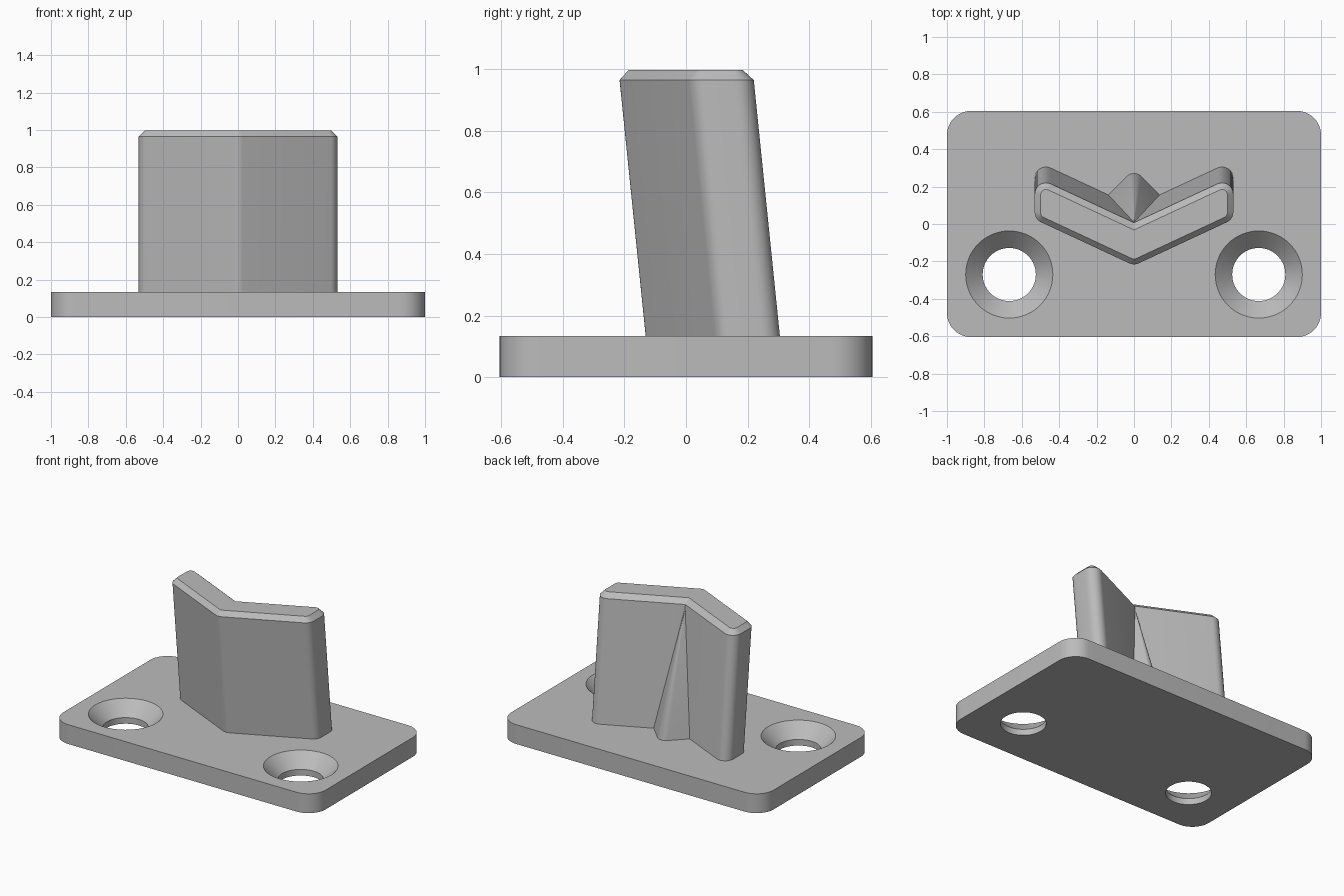
import bpy, bmesh
from math import sin, cos, pi, radians
from mathutils import Vector

cube = bpy.data.objects.get("Cube")
if cube:
    bpy.data.objects.remove(cube)

grey = bpy.data.materials.new("plain grey")
grey.use_nodes = True
COLOUR = (0.5, 0.5, 0.5, 1)
grey.diffuse_color = COLOUR
grey.node_tree.nodes["Principled BSDF"].inputs["Base Color"].default_value = COLOUR


def loft(name, rings):
    """Skin a stack of equal-length rings and cap both ends."""
    bm = bmesh.new()
    loops = [[bm.verts.new(p) for p in ring] for ring in rings]
    n = len(loops[0])
    for low, high in zip(loops, loops[1:]):
        for i in range(n):
            j = (i + 1) % n
            bm.faces.new((low[i], low[j], high[j], high[i]))
    bm.faces.new(loops[0][::-1])
    bm.faces.new(loops[-1])
    bmesh.ops.remove_doubles(bm, verts=bm.verts, dist=1e-5)
    bmesh.ops.recalc_face_normals(bm, faces=bm.faces)
    mesh = bpy.data.meshes.new(name)
    bm.to_mesh(mesh)
    bm.free()
    mesh.materials.append(grey)
    obj = bpy.data.objects.new(name, mesh)
    bpy.context.collection.objects.link(obj)
    return obj


def rounded(corners, inset=0.0, steps=8):
    """Counter-clockwise outline from (x, y, radius) corners, moved inwards by inset."""
    pts = [Vector(c[:2]) for c in corners]
    out = []
    for i, p in enumerate(pts):
        a = (p - pts[i - 1]).normalized()
        b = (pts[(i + 1) % len(pts)] - p).normalized()
        na, nb = Vector((a.y, -a.x)), Vector((b.y, -b.x))
        mitre = (na + nb) / (1 + na.dot(nb))
        r = corners[i][2]
        if r == 0:
            out.append(p - mitre * inset)
            continue
        centre = p - mitre * r
        turn = na.angle(nb)
        for k in range(steps + 1):
            t = turn * k / steps
            n = Vector((na.x * cos(t) - na.y * sin(t), na.x * sin(t) + na.y * cos(t)))
            out.append(centre + n * (r - inset))
    return out


def level(outline, z, lean=0.0):
    return [(p.x, p.y + lean, z) for p in outline]


def smooth(obj):
    bpy.ops.object.select_all(action='DESELECT')
    obj.select_set(True)
    bpy.context.view_layer.objects.active = obj
    bpy.ops.object.shade_smooth_by_angle(angle=radians(30))


THICK = 0.133

# Base plate with rounded corners
W, D, R = 1.0, 0.605, 0.13
outline = rounded([(-W, -D, R), (W, -D, R), (W, D, R), (-W, D, R)], steps=12)
plate = loft("base_plate", [level(outline, 0), level(outline, THICK)])

# Countersunk screw holes
for side in (-1, 1):
    rings = [[(side * 0.667 + r * cos(2 * pi * k / 64), -0.27 + r * sin(2 * pi * k / 64), z)
              for k in range(64)]
             for r, z in ((0.142, -0.05), (0.142, 0.042), (0.253, 0.153))]
    cutter = loft("hole_cutter", rings)
    mod = plate.modifiers.new("hole", 'BOOLEAN')
    mod.object = cutter
    mod.solver = 'EXACT'
    bpy.ops.object.select_all(action='DESELECT')
    bpy.context.view_layer.objects.active = plate
    plate.select_set(True)
    bpy.ops.object.modifier_apply(modifier=mod.name)
    bpy.data.objects.remove(cutter)
smooth(plate)

# Leaning V-shaped blade with a chamfered top
SHOULDER, TOP, CHAMFER, SLOPE = 0.965, 0.997, 0.032, 0.466
TIP, NOTCH, HALF, ROUND = -0.222, 0.007, 0.531, 0.06


def lean(z):
    return (SHOULDER - z) * 0.102


chevron = [(0, TIP, ROUND),
           (HALF, TIP + HALF * SLOPE, ROUND), (HALF, NOTCH + HALF * SLOPE, ROUND),
           (0, NOTCH, 0),
           (-HALF, NOTCH + HALF * SLOPE, ROUND), (-HALF, TIP + HALF * SLOPE, ROUND)]
body = rounded(chevron)
blade = loft("blade", [level(body, 0.1, lean(0.1)),
                       level(body, SHOULDER),
                       level(rounded(chevron, CHAMFER), TOP, lean(TOP))])
smooth(blade)

# Tapering rib behind the blade, rising to a point in the notch
foot = rounded([(0, 0.05, 0), (0.155, 0.138, 0), (0, 0.293, 0.055), (-0.155, 0.138, 0)])
APEX = 0.945
peak = [(0, NOTCH + lean(APEX), APEX)] * len(foot)
bm_rings = [level(foot, 0.1), level(foot, THICK)]
rib = loft("rib", bm_rings + [[Vector(p).lerp(Vector(q), 0.999) for p, q in zip(bm_rings[1], peak)]])
smooth(rib)
